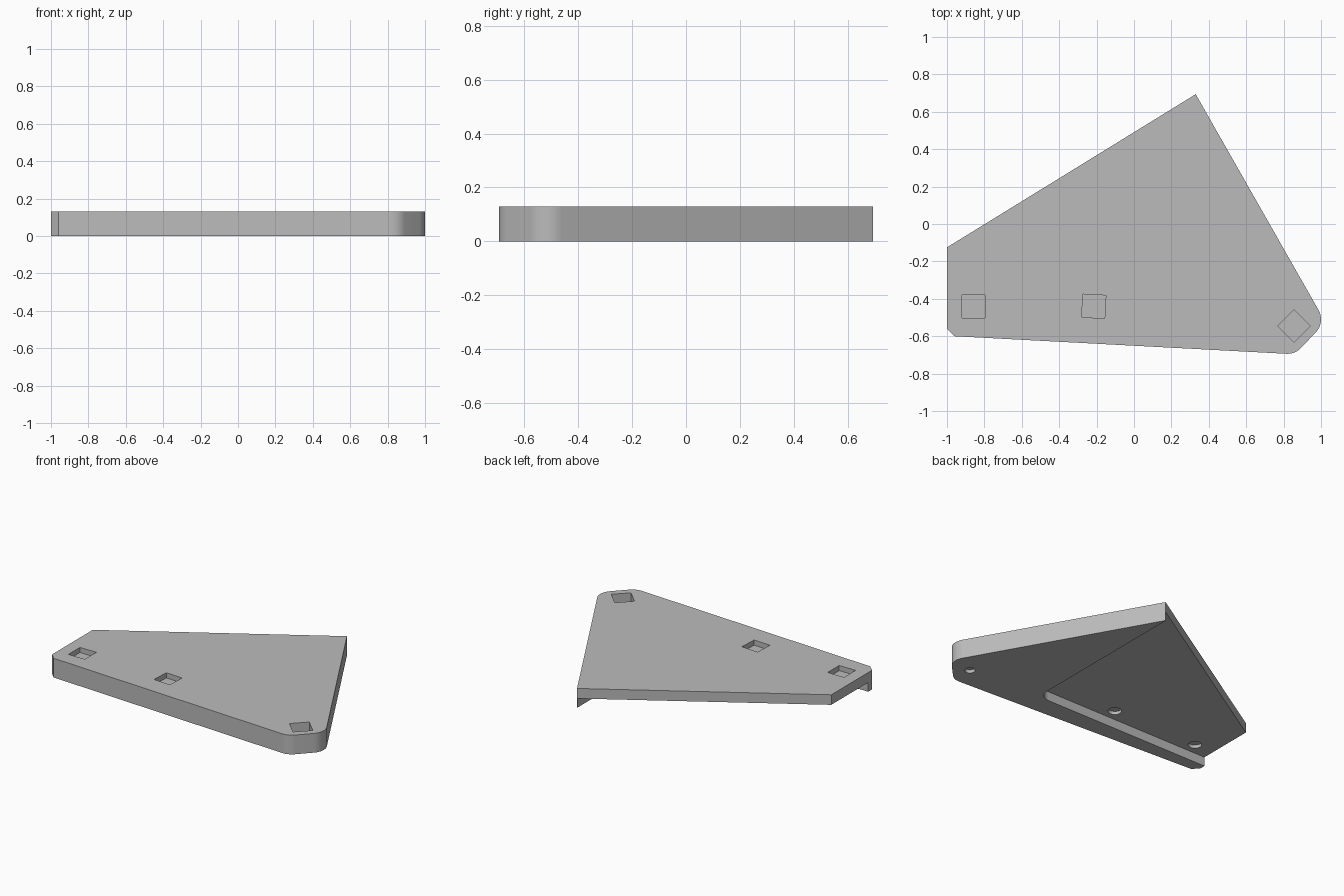
import bpy, bmesh
from math import cos, sin, radians, pi

default = bpy.data.objects.get("Cube")
if default:
    bpy.data.objects.remove(default)

HEIGHT = 0.13
FLOOR = 0.062      # underside of the thin web

grey = bpy.data.materials.new("mid grey")
grey.use_nodes = True
grey.diffuse_color = (0.5, 0.5, 0.5, 1)
grey.node_tree.nodes["Principled BSDF"].inputs["Base Color"].default_value = (0.5, 0.5, 0.5, 1)


def arc(cx, cy, r, start, end, steps=10):
    """Points on an arc, angles in degrees."""
    angles = [radians(start + (end - start) * i / steps) for i in range(steps + 1)]
    return [(cx + r * cos(a), cy + r * sin(a)) for a in angles]


def prism(name, outline, z0, z1):
    """Extrude a flat outline between two heights."""
    bm = bmesh.new()
    face = bm.faces.new([bm.verts.new((x, y, z0)) for x, y in outline])
    top = bmesh.ops.extrude_face_region(bm, geom=[face])["geom"]
    for v in top:
        if isinstance(v, bmesh.types.BMVert):
            v.co.z = z1
    bmesh.ops.recalc_face_normals(bm, faces=bm.faces)
    mesh = bpy.data.meshes.new(name)
    bm.to_mesh(mesh)
    bm.free()
    mesh.materials.append(grey)
    obj = bpy.data.objects.new(name, mesh)
    bpy.context.collection.objects.link(obj)
    return obj


def cut(target, cutter):
    """Subtract a cutter, then discard it."""
    mod = target.modifiers.new("cut", 'BOOLEAN')
    mod.operation, mod.solver, mod.object = 'DIFFERENCE', 'EXACT', cutter
    bpy.context.view_layer.objects.active = target
    bpy.ops.object.modifier_apply(modifier=mod.name)
    bpy.data.objects.remove(cutter)


# Plate with one rounded, clipped corner
outline = [(0.33, 0.694), (-1, -0.125), (-1, -0.56), (-0.96, -0.6)]
outline += arc(0.82, -0.594, 0.1, -93, -45)
outline += arc(0.9, -0.51, 0.1, -45, 30)
plate = prism("bracket_plate", outline, 0, HEIGHT)

# Underside recess, open to the back and the right end
recess = [(0.328, 1), (-1.2, 1), (-1.2, -0.52)] + arc(0.248, -0.44, 0.08, -90, 0)
cut(plate, prism("recess_cutter", recess, -0.1, FLOOR))

# Square pockets above, round blind holes below:
# x, y, turn, pocket depth, hole radius, hole mouth height
for x, y, turn, depth, radius, mouth in [
        (-0.857, -0.44, 0, 0.035, 0.042, FLOOR),
        (-0.215, -0.44, -3, 0.035, 0.042, FLOOR),
        (0.855, -0.546, 45, 0.08, 0.032, 0)]:
    square = arc(x, y, 0.087, turn + 45, turn + 315, 3)
    cut(plate, prism("pocket_cutter", square, HEIGHT - depth, HEIGHT + 0.1))
    circle = arc(x, y, radius, 0, 345, 23)
    cut(plate, prism("hole_cutter", circle, mouth - 0.05, mouth + 0.022))

# Smooth the rounded walls, keep crisp edges
bpy.ops.object.select_all(action='DESELECT')
plate.select_set(True)
bpy.context.view_layer.objects.active = plate
bpy.ops.object.shade_smooth_by_angle(angle=radians(30))
